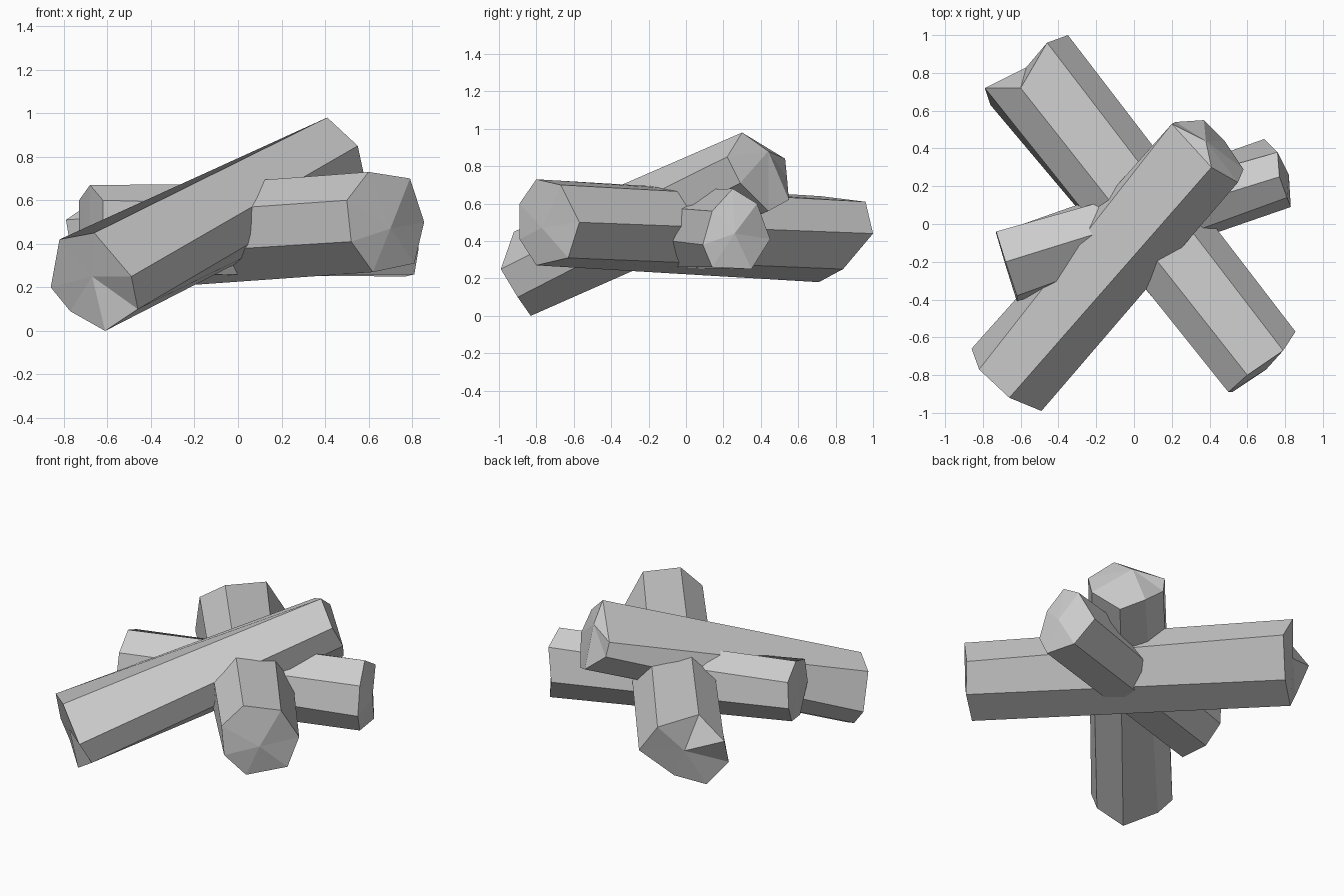
import bpy, bmesh


def log(name, ring_a, tip_a, ring_b, tip_b):
    """Rough seven-sided log between two matching end rings, with faceted caps."""
    bm = bmesh.new()
    a = [bm.verts.new(p) for p in ring_a]
    b = [bm.verts.new(p) for p in ring_b]
    ca, cb = bm.verts.new(tip_a), bm.verts.new(tip_b)
    n = len(a)
    for i in range(n):
        j = (i + 1) % n
        bm.faces.new((a[i], a[j], b[j], b[i]))
        bm.faces.new((a[j], a[i], ca))
        bm.faces.new((b[i], b[j], cb))
    bmesh.ops.recalc_face_normals(bm, faces=bm.faces)
    mesh = bpy.data.meshes.new(name)
    bm.to_mesh(mesh)
    bm.free()
    obj = bpy.data.objects.new(name, mesh)
    bpy.context.collection.objects.link(obj)
    return obj


# Long log leaning over the others, front left to back right
log("leaning_log",
    [(-.82, -.77, .42), (-.66, -.92, .45), (-.49, -.99, .25), (-.46, -.90, .10),
     (-.61, -.83, .00), (-.77, -.69, .09), (-.86, -.66, .20)],
    (-.67, -.84, .25),
    [(.20, .53, .84), (.41, .30, .98), (.55, .22, .85), (.58, .29, .71),
     (.48, .44, .56), (.37, .55, .62), (.22, .54, .74)],
    (.38, .44, .88))

# Level log, front right to back left
log("cross_log",
    [(.50, -.89, .60), (.60, -.80, .73), (.79, -.67, .70), (.855, -.57, .50),
     (.81, -.63, .31), (.62, -.80, .27), (.52, -.89, .41)],
    (.70, -.77, .47),
    [(-.79, .72, .51), (-.60, .72, .64), (-.46, .96, .61), (-.35, 1.0, .44),
     (-.50, .84, .25), (-.65, .71, .18), (-.76, .63, .33)],
    (-.57, .83, .43))

# Thinner log running left to right
log("thin_log",
    [(.83, .09, .38), (.81, .14, .56), (.77, .25, .68), (.76, .38, .60),
     (.69, .45, .41), (.77, .35, .25), (.81, .14, .26)],
    (.82, .26, .44),
    [(-.62, -.41, .44), (-.62, -.38, .60), (-.68, -.20, .67), (-.73, -.04, .60),
     (-.73, -.05, .42), (-.69, -.14, .29), (-.64, -.30, .26)],
    (-.68, -.22, .47))
